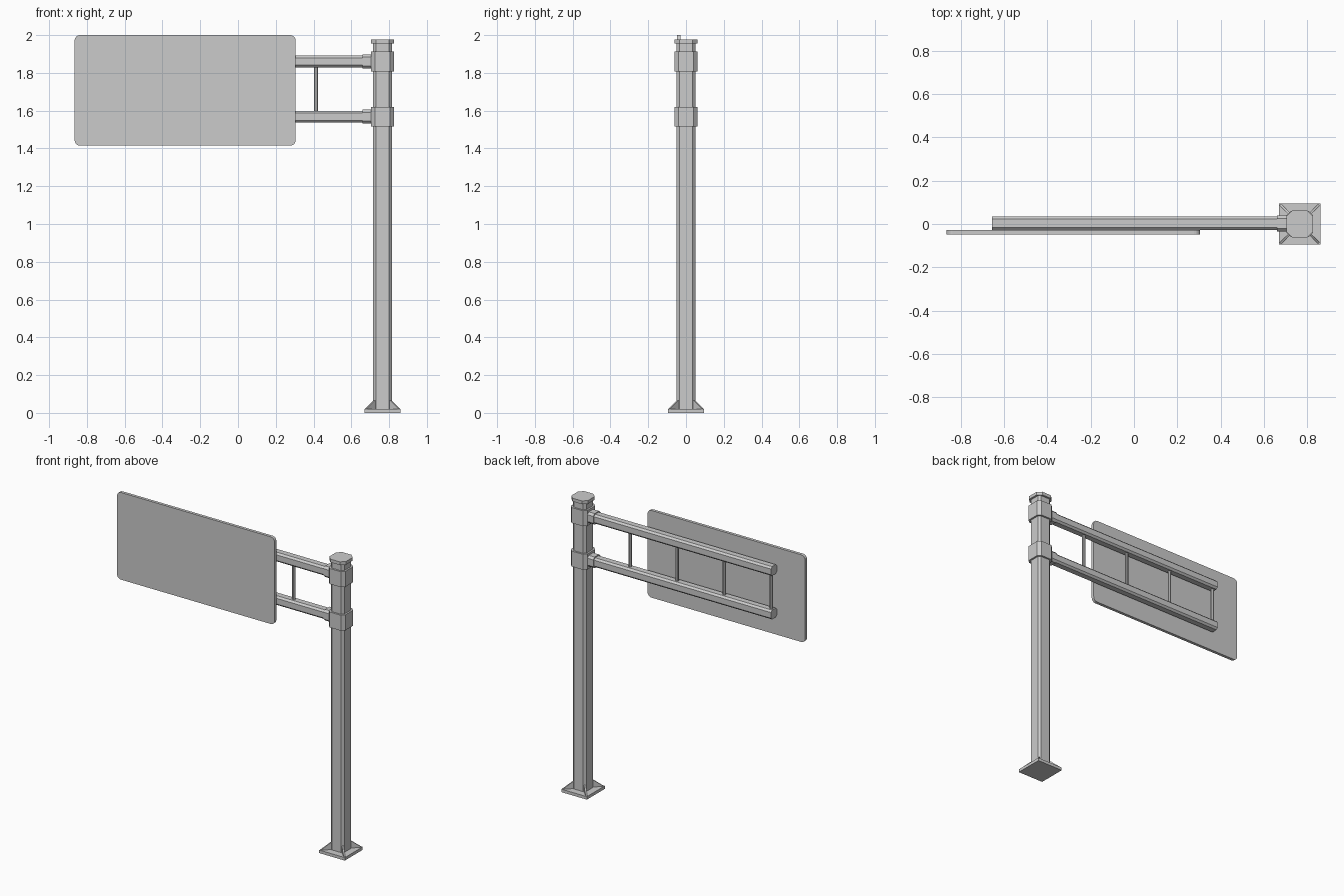
import bpy, bmesh, math
from mathutils import Vector, Matrix

if "Cube" in bpy.data.objects:
    bpy.data.objects.remove(bpy.data.objects["Cube"])

POST_X = 0.765
ARM_Y = 0.003
ARM_Z = (1.86, 1.568)


def extrude_profile(name, pts, depth, matrix):
    """Closed 2D profile in local XY, extruded along local Z, then placed."""
    bm = bmesh.new()
    face = bm.faces.new([bm.verts.new((x, y, 0)) for x, y in pts])
    top = bmesh.ops.extrude_face_region(bm, geom=[face])
    verts = [g for g in top["geom"] if isinstance(g, bmesh.types.BMVert)]
    bmesh.ops.translate(bm, verts=verts, vec=(0, 0, depth))
    bmesh.ops.transform(bm, matrix=matrix, verts=bm.verts)
    bmesh.ops.recalc_face_normals(bm, faces=bm.faces)
    mesh = bpy.data.meshes.new(name)
    bm.to_mesh(mesh)
    bm.free()
    obj = bpy.data.objects.new(name, mesh)
    bpy.context.collection.objects.link(obj)
    return obj


def chamfered(h, c):
    """Square of half-width h with corners cut by c."""
    f = h - c
    return [(h, -f), (h, f), (f, h), (-f, h), (-h, f), (-h, -f), (-f, -h), (f, -h)]


def upright(name, h, c, z0, z1):
    return extrude_profile(name, chamfered(h, c), z1 - z0,
                           Matrix.Translation((POST_X, 0, z0)))


def beam(name, h, c, x0, x1, z):
    return extrude_profile(name, chamfered(h, c), x1 - x0,
                           Matrix.Translation((x0, ARM_Y, z)) @ Matrix.Rotation(math.pi / 2, 4, 'Y'))


# Post, cap and base plate
upright("post", 0.049, 0.015, 0.01, 1.965)
upright("post_cap", 0.062, 0.027, 1.955, 1.977)
s = 0.095
extrude_profile("base_plate", [(-s, -s), (s, -s), (s, s), (-s, s)], 0.02,
                Matrix.Translation((POST_X, 0, 0)))

# Diagonal gussets at the foot of the post
for i in range(4):
    m = (Matrix.Translation((POST_X, 0, 0)) @ Matrix.Rotation(math.pi / 4 + i * math.pi / 2, 4, 'Z')
         @ Matrix.Rotation(math.pi / 2, 4, 'X') @ Matrix.Translation((0, 0, -0.005)))
    extrude_profile(f"base_gusset_{i + 1}",
                    [(0.05, 0.015), (0.125, 0.015), (0.125, 0.022), (0.065, 0.065), (0.05, 0.065)],
                    0.01, m)

# Arms with their sockets and clamping collars
for label, z in zip(("upper", "lower"), ARM_Z):
    upright(f"{label}_collar", 0.061, 0.02, z - 0.052, z + 0.052)
    beam(f"{label}_arm_socket", 0.037, 0.014, 0.66, 0.72, z)
    beam(f"{label}_arm", 0.031, 0.012, -0.655, 0.68, z)

# Vertical struts between the arms
ring = [(0.011 * math.cos(math.pi / 8 + k * math.pi / 4),
         0.011 * math.sin(math.pi / 8 + k * math.pi / 4)) for k in range(8)]
for i in range(4):
    extrude_profile(f"strut_{i + 1}", ring, ARM_Z[0] - ARM_Z[1],
                    Matrix.Translation((0.413 - 0.35 * i, ARM_Y, ARM_Z[1])))

# Sign panel with rounded corners
w, h, r = 0.585, 0.2925, 0.028
outline = []
for k, (sx, sy) in enumerate(((1, 1), (-1, 1), (-1, -1), (1, -1))):
    for j in range(5):
        a = (k + j / 4) * math.pi / 2
        outline.append((sx * (w - r) + r * math.cos(a), sy * (h - r) + r * math.sin(a)))
extrude_profile("sign_panel", outline, 0.02,
                Matrix.Translation((-0.28, -0.028, 1.7075)) @ Matrix.Rotation(math.pi / 2, 4, 'X'))
